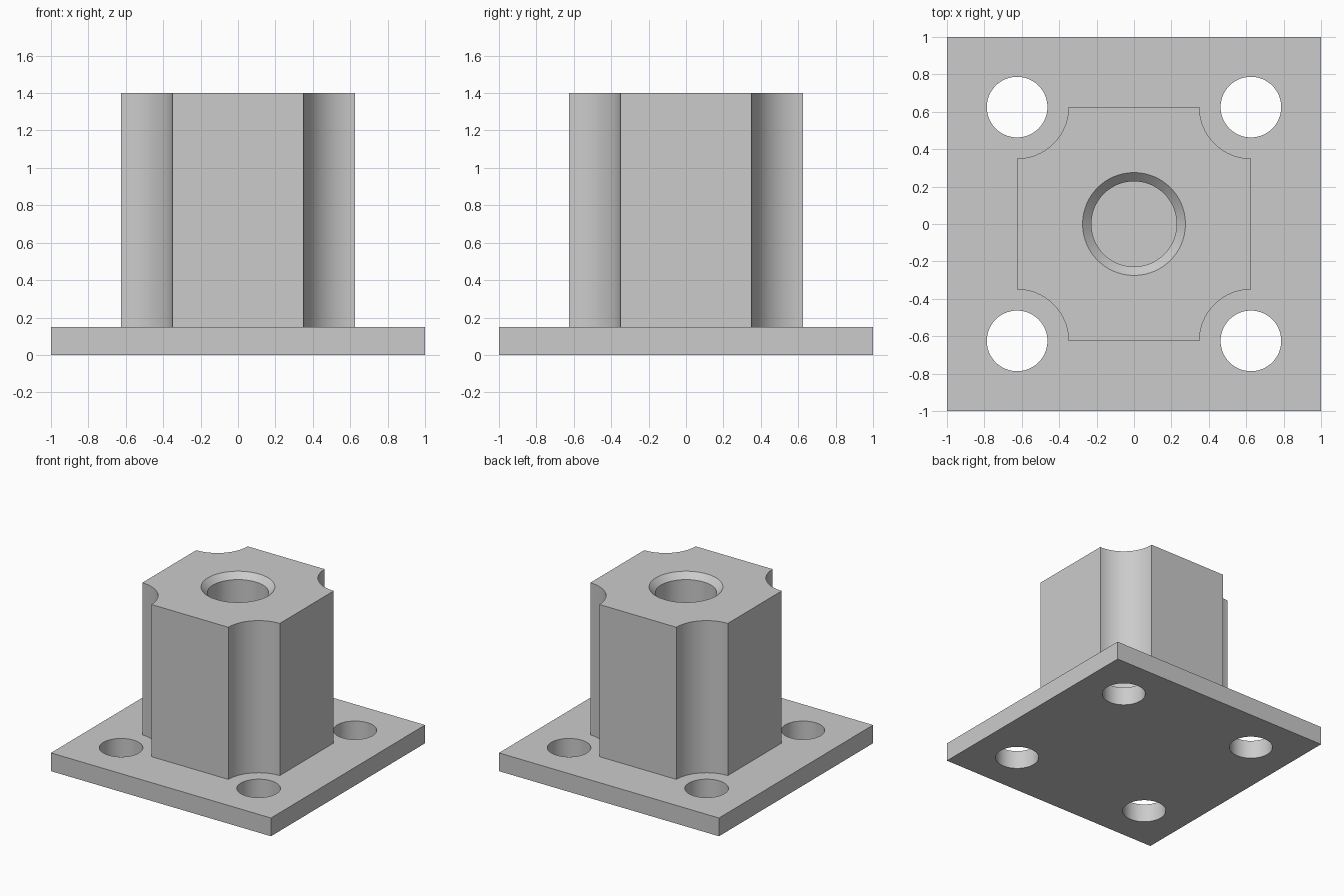
import bpy, bmesh, math
from mathutils import Matrix, Vector

cube = bpy.data.objects.get("Cube")
if cube:
    bpy.data.objects.remove(cube, do_unlink=True)

PLATE_TOP, POST_TOP = 0.15, 1.40
HALF, RELIEF = 0.625, 0.275      # post half width, corner relief radius
HOLE, BORE, RIM = 0.162, 0.228, 0.275
CORNERS = [(1, 1), (-1, 1), (-1, -1), (1, -1)]


def make_object(name, bm):
    bmesh.ops.recalc_face_normals(bm, faces=bm.faces[:])
    mesh = bpy.data.meshes.new(name)
    bm.to_mesh(mesh)
    bm.free()
    obj = bpy.data.objects.new(name, mesh)
    bpy.context.collection.objects.link(obj)
    return obj


def cylinder(name, x, y, z0, z1, r0, r1=None):
    bm = bmesh.new()
    bmesh.ops.create_cone(bm, cap_ends=True, segments=96, radius1=r0,
                          radius2=r0 if r1 is None else r1, depth=z1 - z0,
                          matrix=Matrix.Translation((x, y, (z0 + z1) / 2)))
    obj = make_object(name, bm)
    obj.hide_render = True
    return obj


def combine(target, other, operation):
    bpy.context.view_layer.objects.active = target
    mod = target.modifiers.new(operation.title(), 'BOOLEAN')
    mod.operation, mod.solver, mod.object = operation, 'EXACT', other
    bpy.ops.object.modifier_apply(modifier=mod.name)
    bpy.data.objects.remove(other, do_unlink=True)


# Square base plate
bm = bmesh.new()
bmesh.ops.create_cube(bm, size=1, matrix=Matrix.Translation((0, 0, PLATE_TOP / 2))
                      @ Matrix.Diagonal((2, 2, PLATE_TOP, 1)))
mount = make_object("flanged_mount", bm)

# Square post with concave corner reliefs, sunk into the plate
bm = bmesh.new()
outline = []
STEPS = 24
for i, (sx, sy) in enumerate(CORNERS):
    for k in range(STEPS + 1):
        a = math.pi / 2 * (i + 3 - k / STEPS)
        outline.append(bm.verts.new((sx * HALF + RELIEF * math.cos(a),
                                     sy * HALF + RELIEF * math.sin(a), 0.05)))
base = bm.faces.new(outline)
top = bmesh.ops.extrude_face_region(bm, geom=[base], use_keep_orig=True)["geom"]
bmesh.ops.translate(bm, vec=Vector((0, 0, POST_TOP - 0.05)),
                    verts=[v for v in top if isinstance(v, bmesh.types.BMVert)])
combine(mount, make_object("post", bm), 'UNION')

# Corner bolt holes
for sx, sy in CORNERS:
    combine(mount, cylinder("hole_cutter", sx * HALF, sy * HALF, -0.1, 0.3, HOLE),
            'DIFFERENCE')

# Blind central bore with a chamfered rim
combine(mount, cylinder("bore_cutter", 0, 0, PLATE_TOP, 1.5, BORE), 'DIFFERENCE')
combine(mount, cylinder("chamfer_cutter", 0, 0, POST_TOP - 0.1, POST_TOP + 0.05,
                        RIM - 0.1, RIM + 0.05), 'DIFFERENCE')

# Grey material
grey = bpy.data.materials.new("light_grey")
grey.use_nodes = True
colour = (0.6, 0.6, 0.6, 1)
grey.diffuse_color = colour
grey.node_tree.nodes["Principled BSDF"].inputs["Base Color"].default_value = colour
mount.data.materials.clear()
mount.data.materials.append(grey)

# Smooth curved walls, crisp edges
bpy.ops.object.select_all(action='DESELECT')
mount.select_set(True)
bpy.context.view_layer.objects.active = mount
bpy.ops.object.shade_smooth_by_angle(angle=math.radians(30))
